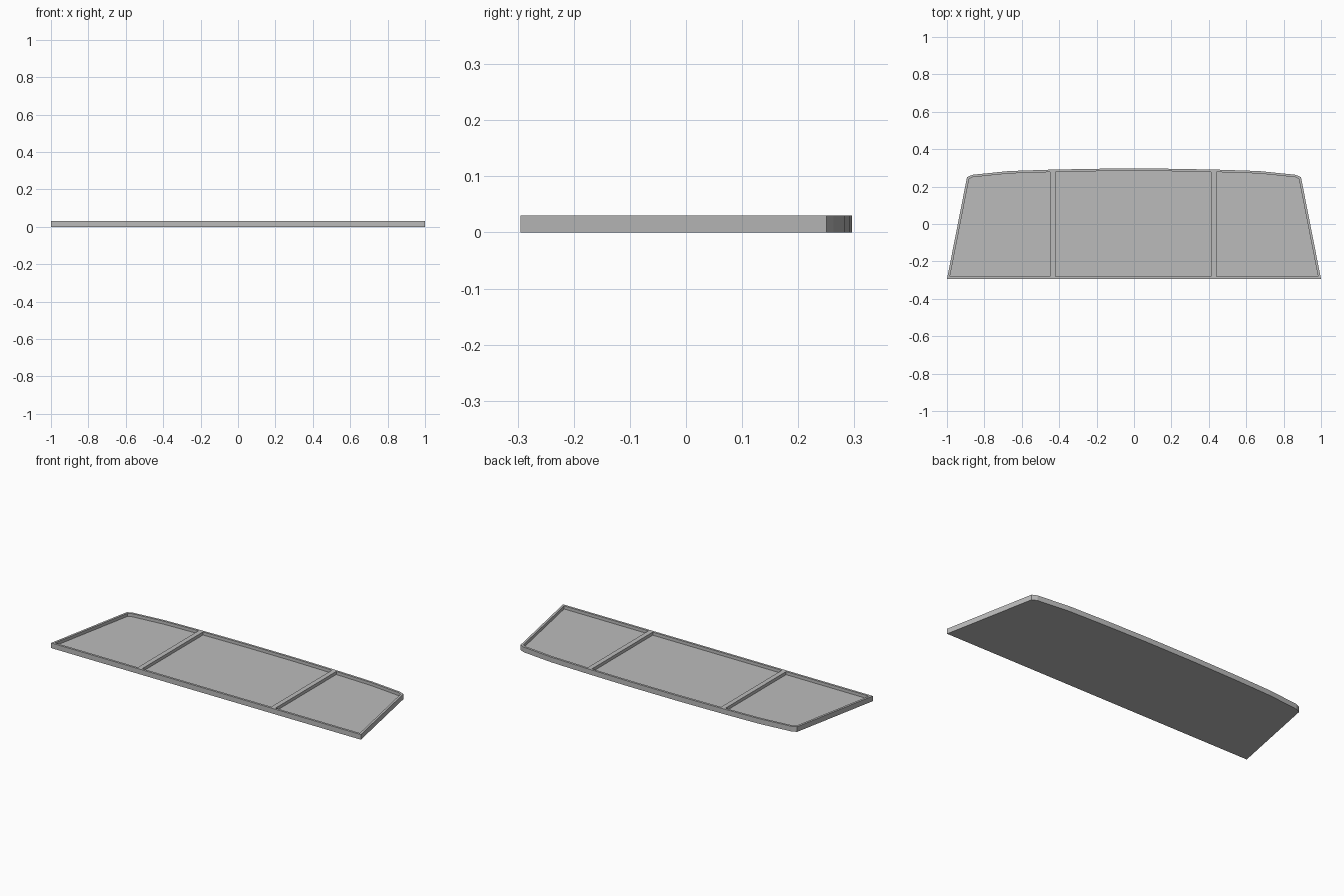
import bpy
import bmesh
from mathutils import Vector

HEIGHT = 0.03
RIM = 0.013
DEPTH = 0.018

cube = bpy.data.objects.get("Cube")
if cube:
    bpy.data.objects.remove(cube, do_unlink=True)

# Single grey material
grey = bpy.data.materials.new("mid_grey")
grey.use_nodes = True
colour = (0.5, 0.5, 0.5, 1)
grey.diffuse_color = colour
grey.node_tree.nodes["Principled BSDF"].inputs["Base Color"].default_value = colour

# Right half of the outline, from the straight front to the bowed back
half = [(1, -0.295), (0.893, 0.25), (0.865, 0.263), (0.67, 0.283),
        (0.43, 0.291), (0.15, 0.296)]
outline = half + [(-x, y) for x, y in reversed(half)]

# Solid slab
bm = bmesh.new()
low = [bm.verts.new((x, y, 0)) for x, y in outline]
high = [bm.verts.new((x, y, HEIGHT)) for x, y in outline]
bm.faces.new(reversed(low))
top = bm.faces.new(high)
for i in range(len(outline)):
    j = (i + 1) % len(outline)
    bm.faces.new((low[i], low[j], high[j], high[i]))
bm.normal_update()

# Rim around the top
bmesh.ops.inset_individual(bm, faces=[top], thickness=RIM, use_even_offset=True)

# Two dividers across the inner top
for x in (-0.449, -0.421, 0.412, 0.44):
    inner = [f for f in bm.faces if f.normal.z > 0.9 and f.calc_area() > 0.05]
    geom = set(inner)
    for f in inner:
        geom.update(f.edges, f.verts)
    bmesh.ops.bisect_plane(bm, geom=list(geom), dist=1e-5,
                           plane_co=Vector((x, 0, 0)), plane_no=Vector((1, 0, 0)))
    bm.normal_update()

# Three sunken panels
panels = [f for f in bm.faces if f.normal.z > 0.9 and f.calc_area() > 0.05]
bmesh.ops.inset_individual(bm, faces=panels, thickness=0, depth=-DEPTH)
bm.normal_update()

mesh = bpy.data.meshes.new("divided_tray")
bm.to_mesh(mesh)
bm.free()
mesh.materials.append(grey)
tray = bpy.data.objects.new("divided_tray", mesh)
bpy.context.collection.objects.link(tray)
